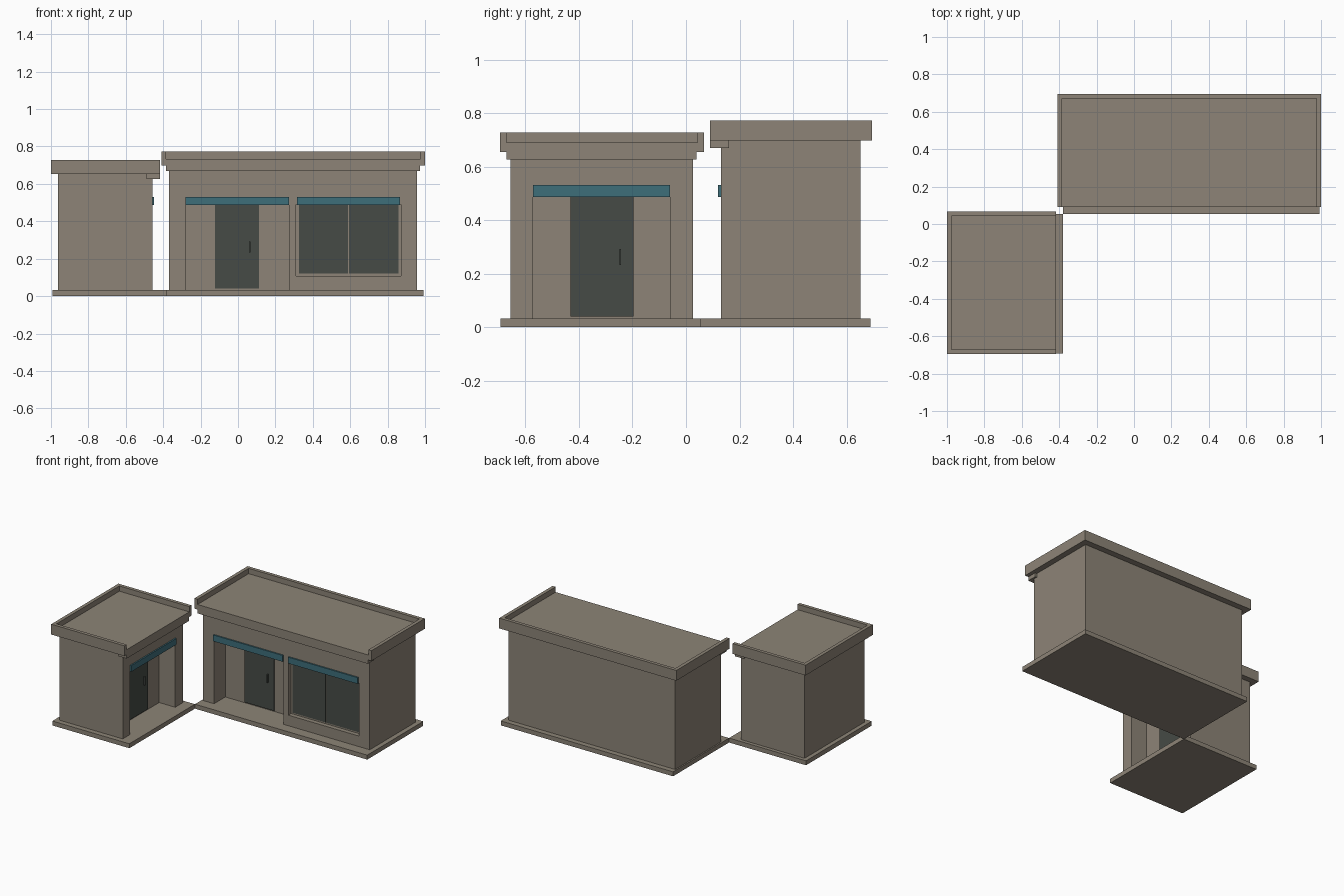
import bpy, bmesh
from mathutils import Matrix, Vector

if "Cube" in bpy.data.objects:
    bpy.data.objects.remove(bpy.data.objects["Cube"])


def material(name, rgb):
    m = bpy.data.materials.new(name)
    m.diffuse_color = (*rgb, 1)
    m.use_nodes = True
    m.node_tree.nodes["Principled BSDF"].inputs["Base Color"].default_value = m.diffuse_color
    return m


STONE = material("taupe_stone", (0.266, 0.231, 0.184))
TEAL = material("teal_sign", (0.048, 0.156, 0.195))
GLASS = material("dark_glass", (0.061, 0.070, 0.061))


def box(name, x, y, z, mat, turn):
    """Box from (min, max) ranges, turned about the world z axis."""
    bm = bmesh.new()
    bmesh.ops.create_cube(bm, size=1)
    for v in bm.verts:
        v.co = turn @ Vector([r[0] + (c + 0.5) * (r[1] - r[0])
                              for c, r in zip(v.co, (x, y, z))])
    bmesh.ops.recalc_face_normals(bm, faces=bm.faces)
    me = bpy.data.meshes.new(name)
    bm.to_mesh(me)
    bm.free()
    me.materials.append(mat)
    ob = bpy.data.objects.new(name, me)
    bpy.context.collection.objects.link(ob)
    return ob


def cut(ob, x, y, z, turn):
    """Subtract a box from an object."""
    cutter = box("cutter", x, y, z, STONE, turn)
    mod = ob.modifiers.new("cut", 'BOOLEAN')
    mod.operation, mod.solver, mod.object = 'DIFFERENCE', 'EXACT', cutter
    bpy.context.view_layer.objects.active = ob
    bpy.ops.object.modifier_apply(modifier=mod.name)
    bpy.data.objects.remove(cutter)


def building(name, turn, base, body, roof, top, porch, door, handle_x):
    """Flat-roofed block with its front toward local -y."""
    (bx, by), (wx, wy), (rx, ry) = base, body, roof
    front = wy[0]
    box(name + "_base", bx, by, (0, 0.032), STONE, turn)
    # walls with a recessed porch
    walls = box(name + "_walls", wx, wy, (0.03, top - 0.073), STONE, turn)
    back = front + 0.128
    cut(walls, porch, (front - 0.1, back), (0.0, 0.49), turn)
    # roof slab with a parapet on three sides, open at the front
    slab = box(name + "_roof", rx, ry, (top - 0.074, top), STONE, turn)
    cut(slab, (rx[0] + 0.025, rx[1] - 0.025), (ry[0] - 0.1, ry[1] - 0.025),
        (top - 0.038, top + 0.1), turn)
    box(name + "_fascia", (rx[0] + 0.026, rx[1] - 0.028), (ry[0], ry[0] + 0.07),
        (top - 0.102, top - 0.073), STONE, turn)
    # door, handle and sign over the porch
    box(name + "_door", door, (back - 0.008, back + 0.002), (0.04, 0.488), GLASS, turn)
    box(name + "_door_handle", (handle_x - 0.003, handle_x + 0.003),
        (back - 0.018, back - 0.006), (0.232, 0.292), GLASS, turn)
    box(name + "_porch_sign", porch, (front - 0.01, front + 0.012),
        (0.486, 0.531), TEAL, turn)
    return walls


# long block facing the front
straight = Matrix.Identity(3)
main = building("main", straight,
                base=((-0.38, 0.992), (0.053, 0.69)),
                body=((-0.37, 0.958), (0.13, 0.652)),
                roof=((-0.41, 1.0), (0.09, 0.696)), top=0.772,
                porch=(-0.282, 0.272), door=(-0.122, 0.112), handle_x=0.063)

# shop window with two panes in a shallow recess, and its sign
cut(main, (0.31, 0.872), (0.0, 0.162), (0.108, 0.49), straight)
for side, pane in (("left", (0.325, 0.588)), ("right", (0.594, 0.857))):
    box("window_pane_" + side, pane, (0.156, 0.164), (0.12, 0.488), GLASS, straight)
box("window_sign", (0.315, 0.867), (0.12, 0.142), (0.486, 0.531), TEAL, straight)

# side block, turned to face +x (local x becomes world y)
quarter = Matrix(((0, -1, 0), (1, 0, 0), (0, 0, 1)))
building("side", quarter,
         base=((-0.693, 0.053), (0.38, 0.993)),
         body=((-0.656, 0.027), (0.458, 0.963)),
         roof=((-0.696, 0.068), (0.418, 1.0)), top=0.728,
         porch=(-0.572, -0.06), door=(-0.432, -0.197), handle_x=-0.245)
